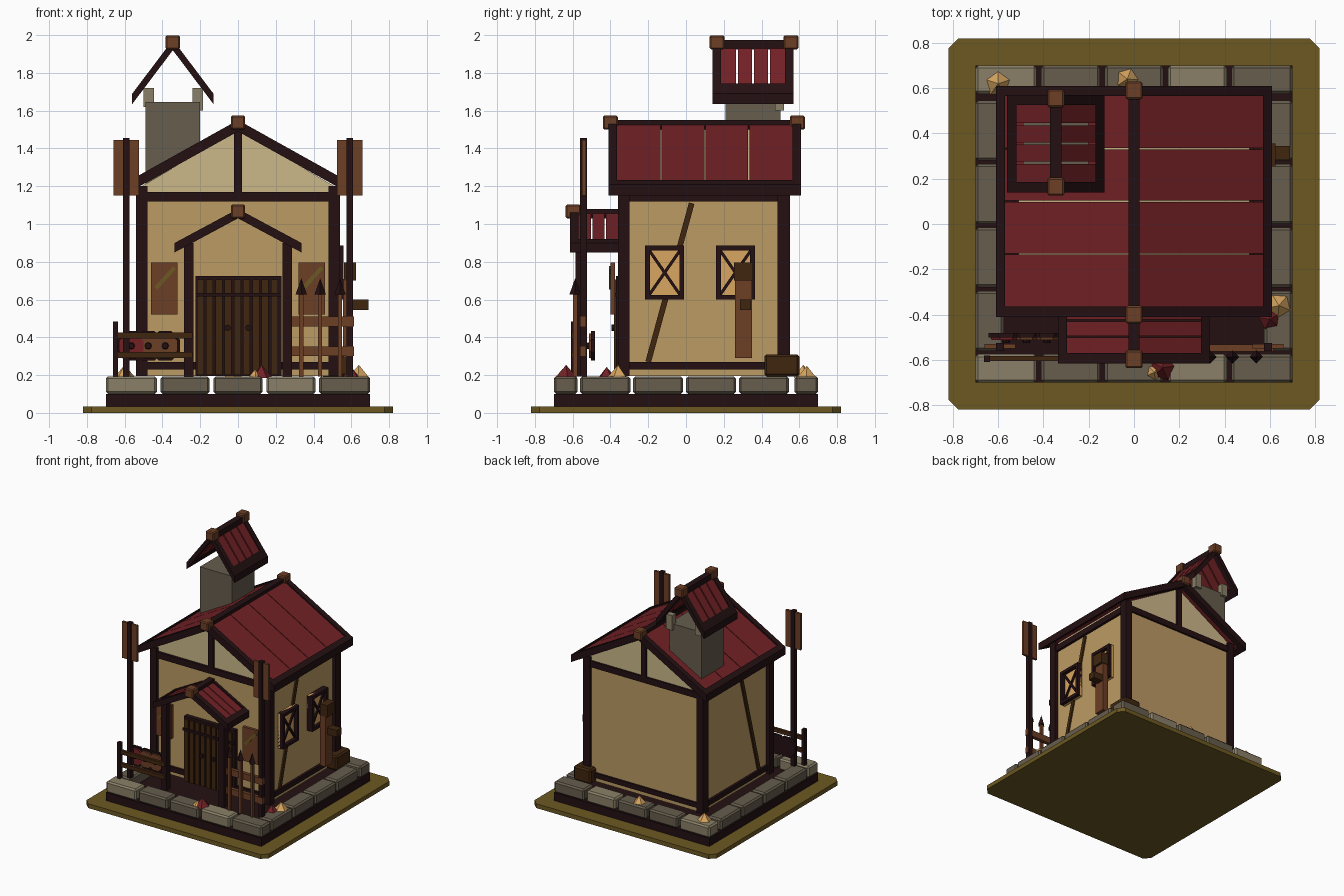
import bpy, bmesh, math
from mathutils import Vector, Matrix

if "Cube" in bpy.data.objects:
    bpy.data.objects.remove(bpy.data.objects["Cube"])

def mat(name, r, g, b):
    m = bpy.data.materials.new(name)
    m.diffuse_color = [(c / 255 / 12.92 if c < 11 else ((c / 255 + 0.055) / 1.055) ** 2.4) for c in (r, g, b)] + [1]
    m.use_nodes = True
    m.node_tree.nodes["Principled BSDF"].inputs["Base Color"].default_value = m.diffuse_color
    return m

DARK = mat("dark timber", 36, 16, 18)
RED = mat("roof red", 114, 33, 37)
TAN = mat("plaster tan", 188, 155, 100)
CREAM = mat("gable cream", 204, 184, 138)
STONE = mat("stone grey", 102, 93, 77)
LIGHT = mat("pale stone", 138, 128, 104)
BROWN = mat("mid brown", 108, 62, 37)
WOOD = mat("dark brown", 64, 38, 16)
OLIVE = mat("ground olive", 108, 88, 34)
GOLD = mat("amber", 216, 166, 96)

def finish(name, bm, m, bevel=0):
    if bevel:
        bmesh.ops.bevel(bm, geom=bm.edges[:], offset=bevel, segments=1, affect='EDGES')
    bmesh.ops.recalc_face_normals(bm, faces=bm.faces[:])
    me = bpy.data.meshes.new(name)
    bm.to_mesh(me)
    bm.free()
    me.materials.append(m)
    ob = bpy.data.objects.new(name, me)
    bpy.context.collection.objects.link(ob)
    return ob

def box(name, x0, x1, y0, y1, z0, z1, m, bevel=0):
    bm = bmesh.new()
    bmesh.ops.create_cube(bm, size=1)
    for v in bm.verts:
        v.co = ((x0 + x1) / 2 + v.co.x * (x1 - x0), (y0 + y1) / 2 + v.co.y * (y1 - y0),
                (z0 + z1) / 2 + v.co.z * (z1 - z0))
    return finish(name, bm, m, bevel)

def prism(name, pts, y0, y1, m):
    """Extrude an x-z outline along y."""
    bm = bmesh.new()
    f = bm.faces.new([bm.verts.new((x, y0, z)) for x, z in pts])
    r = bmesh.ops.extrude_face_region(bm, geom=[f])
    bmesh.ops.translate(bm, vec=(0, y1 - y0, 0), verts=[e for e in r["geom"] if isinstance(e, bmesh.types.BMVert)])
    return finish(name, bm, m)

def beam(name, p0, p1, w, d, normal, m):
    """Bar from p0 to p1, d thick along normal, w wide."""
    p0, p1, n = Vector(p0), Vector(p1), Vector(normal)
    z = (p1 - p0).normalized()
    M = Matrix((n, z.cross(n), z)).transposed().to_4x4()
    M.translation = (p0 + p1) / 2
    bm = bmesh.new()
    bmesh.ops.create_cube(bm, size=1, matrix=M @ Matrix.Diagonal((d, w, (p1 - p0).length, 1)))
    return finish(name, bm, m)

def cone(name, loc, r1, r2, h, n, m, axis='Z', turn=0):
    R = Matrix.Rotation(math.pi / 2, 4, 'X') if axis == 'Y' else Matrix()
    bm = bmesh.new()
    bmesh.ops.create_cone(bm, cap_ends=True, segments=n, radius1=r1, radius2=r2, depth=h,
                          matrix=Matrix.Translation(loc) @ R @ Matrix.Rotation(turn, 4, 'Z'))
    return finish(name, bm, m)

def roof(name, cx, zr, hw, ze, y0, y1, n, gap, t, caps):
    """Gabled roof: planks, end rafters, eave beams, ridge and ridge caps."""
    slope = (zr - ze) / hw
    def strip(part, a, b, off, th, ya, yb, m, s):
        za, zb = zr - slope * a - off, zr - slope * b - off
        prism(f"{name}_{part}", [(cx + s * a, za), (cx + s * b, zb), (cx + s * b, zb - th), (cx + s * a, za - th)], ya, yb, m)
    r = 0.045
    w = (y1 - y0 - 2 * r) / n
    for s in (-1, 1):
        for i in range(n):
            a = y0 + r + i * w
            strip("plank", 0, hw - 0.03, 0.012, 0.03, a + (gap / 2 if i else 0),
                  a + w - (gap / 2 if i < n - 1 else 0), RED, s)
        strip("rafter", 0, hw, 0, t, y0, y0 + r, DARK, s)
        strip("rafter", 0, hw, 0, t, y1 - r, y1, DARK, s)
        strip("eave", hw - 0.04, hw, 0, t, y0 + r, y1 - r, DARK, s)
    box(name + "_ridge", cx - 0.025, cx + 0.025, y0, y1, zr - 0.05, zr, DARK)
    for y in caps:
        box(name + "_ridge_cap", cx - 0.038, cx + 0.038, y - 0.04, y + 0.04, zr - 0.05, zr + 0.024, BROWN, 0.008)

# ground slab, plinth and stone ring
c, g = 0.82, 0.775
bm = bmesh.new()
f = bm.faces.new([bm.verts.new((x, y, 0)) for x, y in
                  ((-g, -c), (g, -c), (c, -g), (c, g), (g, c), (-g, c), (-c, g), (-c, -g))])
r = bmesh.ops.extrude_face_region(bm, geom=[f])
bmesh.ops.translate(bm, vec=(0, 0, 0.035), verts=[e for e in r["geom"] if isinstance(e, bmesh.types.BMVert)])
finish("ground_slab", bm, OLIVE)
box("plinth", -0.7, 0.7, -0.7, 0.7, 0.035, 0.1, DARK)
for s in (-1, 1):
    for i in range(5):
        x = -0.7 + 0.28 * i
        y = sorted((s * 0.7, s * 0.575))
        box("foundation_stone", x + 0.01 * (i > 0), x + 0.28 - 0.01 * (i < 4), *y, 0.1, 0.193,
            LIGHT if i in (0, 3) else STONE, 0.012)
    for i in range(4):
        y = -0.56 + 0.28 * i
        box("foundation_stone", *sorted((s * 0.7, s * 0.575)), y, y + 0.265, 0.1, 0.193, STONE, 0.012)

# walls, gable and timber frame
box("walls", -0.51, 0.51, -0.335, 0.53, 0.195, 1.17, TAN)
prism("gable", [(-0.51, 1.16), (0.51, 1.16), (0.51, 1.2), (0, 1.5), (-0.51, 1.2)], -0.335, 0.53, CREAM)
for s in (-1, 1):
    for y0, y1 in ((-0.36, -0.30), (0.485, 0.55)):
        box("corner_post", *sorted((s * 0.48, s * 0.54)), y0, y1, 0.195, 1.2, DARK)
    for z0, z1 in ((0.23, 0.27), (1.12, 1.17)):
        box("side_beam", *sorted((s * 0.5, s * 0.53)), -0.31, 0.5, z0, z1, DARK)
    beam("side_brace", (s * 0.512, -0.2, 0.27), (s * 0.512, 0.03, 1.11), 0.03, 0.02, (1, 0, 0), WOOD)
for y0, y1 in ((-0.355, -0.33), (0.52, 0.545)):
    for z0, z1 in ((0.23, 0.27), (1.12, 1.17)):
        box("cross_beam", -0.49, 0.49, y0, y1, z0, z1, DARK)
    box("gable_post", -0.022, 0.022, y0, y1, 1.16, 1.49, DARK)

# main roof, porch roof, chimney with its own roof
roof("main_roof", 0, 1.55, 0.61, 1.21, -0.41, 0.61, 4, 0.006, 0.06, (-0.4, 0.59))
roof("porch_roof", 0, 1.08, 0.335, 0.9, -0.615, -0.31, 3, 0.008, 0.05, (-0.597,))
box("chimney", -0.49, -0.2, 0.21, 0.5, 1.18, 1.645, STONE)
box("chimney_peg", -0.5, -0.445, 0.47, 0.52, 1.62, 1.72, LIGHT)
box("chimney_peg", -0.24, -0.185, 0.47, 0.52, 1.6, 1.72, LIGHT)
roof("chimney_roof", -0.345, 1.975, 0.215, 1.69, 0.14, 0.57, 4, 0.01, 0.055, (0.165, 0.555))

# porch posts and plank door
for s in (-1, 1):
    box("porch_post", *sorted((s * 0.235, s * 0.285)), -0.585, -0.53, 0.193, 0.9, DARK)
box("door_back", -0.225, 0.23, -0.37, -0.33, 0.195, 0.725, DARK)
for i in range(9):
    x = -0.218 + i * 0.049
    box("door_plank", x, x + 0.037, -0.382, -0.36, 0.2, 0.705, WOOD)
box("door_bar", -0.225, 0.23, -0.392, -0.37, 0.615, 0.635, DARK)
for s in (-1, 1):
    cone("door_handle", (s * 0.055, -0.388, 0.45), 0.017, 0.017, 0.014, 8, DARK, 'Y')

# front shutters with a diagonal stripe
for x in (-0.39, 0.39):
    box("shutter", x - 0.07, x + 0.07, -0.4, -0.375, 0.52, 0.795, BROWN)
    beam("shutter_stripe", (x - 0.045, -0.403, 0.66), (x + 0.055, -0.403, 0.77), 0.022, 0.009, (0, 1, 0), OLIVE)

# right side windows
for yc in (-0.113, 0.262):
    y0, y1, z0, z1 = yc - 0.103, yc + 0.103, 0.6, 0.885
    box("window_pane", 0.5, 0.53, y0, y1, z0, z1, GOLD)
    for a, b in ((y0, y0 + 0.025), (y1 - 0.025, y1)):
        box("window_frame_side", 0.5, 0.558, a, b, z0, z1, DARK)
    for a, b in ((z0, z0 + 0.025), (z1 - 0.025, z1)):
        box("window_frame_rail", 0.5, 0.558, y0, y1, a, b, DARK)
    for s in (-1, 1):
        beam("window_cross", (0.535, yc - s * 0.085, z0 + 0.02), (0.535, yc + s * 0.085, z1 - 0.02),
             0.016, 0.015, (1, 0, 0), DARK)

# wall trough and crate on the right side
box("wall_plank", 0.555, 0.605, 0.26, 0.35, 0.29, 0.71, BROWN)
box("wall_plank_top", 0.56, 0.625, 0.255, 0.355, 0.70, 0.795, WOOD)
box("wall_spout", 0.59, 0.69, 0.285, 0.345, 0.545, 0.6, WOOD)
box("crate", 0.44, 0.595, 0.415, 0.6, 0.193, 0.31, WOOD, 0.012)

# sign poles
for s in (-1, 1):
    x = s * 0.592
    box("sign_pole", x - 0.017, x + 0.017, -0.56, -0.525, 0.193, 1.455, DARK)
    box("sign_board", x - 0.068, x + 0.068, -0.55, -0.53, 1.15, 1.445, BROWN)

# left fence with round shields
box("left_fence_post", -0.662, -0.635, -0.61, -0.58, 0.193, 0.485, DARK)
for z in (0.29, 0.393):
    box("left_fence_rail", -0.662, -0.24, -0.605, -0.583, z, z + 0.032, WOOD)
for x, m in ((-0.565, RED), (-0.475, BROWN), (-0.385, BROWN)):
    cone("shield_back", (x, -0.492, 0.355), 0.085, 0.085, 0.02, 8, DARK, 'Y', math.pi / 8)
    cone("shield_face", (x, -0.507, 0.355), 0.072, 0.07, 0.012, 8, m, 'Y', math.pi / 8)
    cone("shield_boss", (x, -0.517, 0.355), 0.02, 0.015, 0.015, 8, DARK, 'Y')

# right fence with spears
for z in (0.3, 0.457):
    box("right_fence_rail", 0.285, 0.615, -0.562, -0.532, z, z + 0.052, BROWN)
for x in (0.335, 0.435, 0.54):
    box("spear_shaft", x - 0.011, x + 0.011, -0.598, -0.575, 0.193, 0.64, BROWN)
    cone("spear_tip", (x, -0.587, 0.67), 0.03, 0, 0.085, 4, DARK)

# leaf heaps on the stones
for i, (x, y, rad, m) in enumerate(((-0.6, 0.62, 0.06, GOLD), (-0.03, 0.64, 0.055, GOLD), (0.64, -0.36, 0.06, GOLD),
                                    (0.6, -0.42, 0.05, RED), (0.125, -0.635, 0.06, RED), (0.09, -0.655, 0.04, GOLD))):
    cone("leaf_heap", (x, y, 0.185 + rad * 0.58), rad, 0, rad * 1.15, 5, m, 'Z', i * 0.9)
